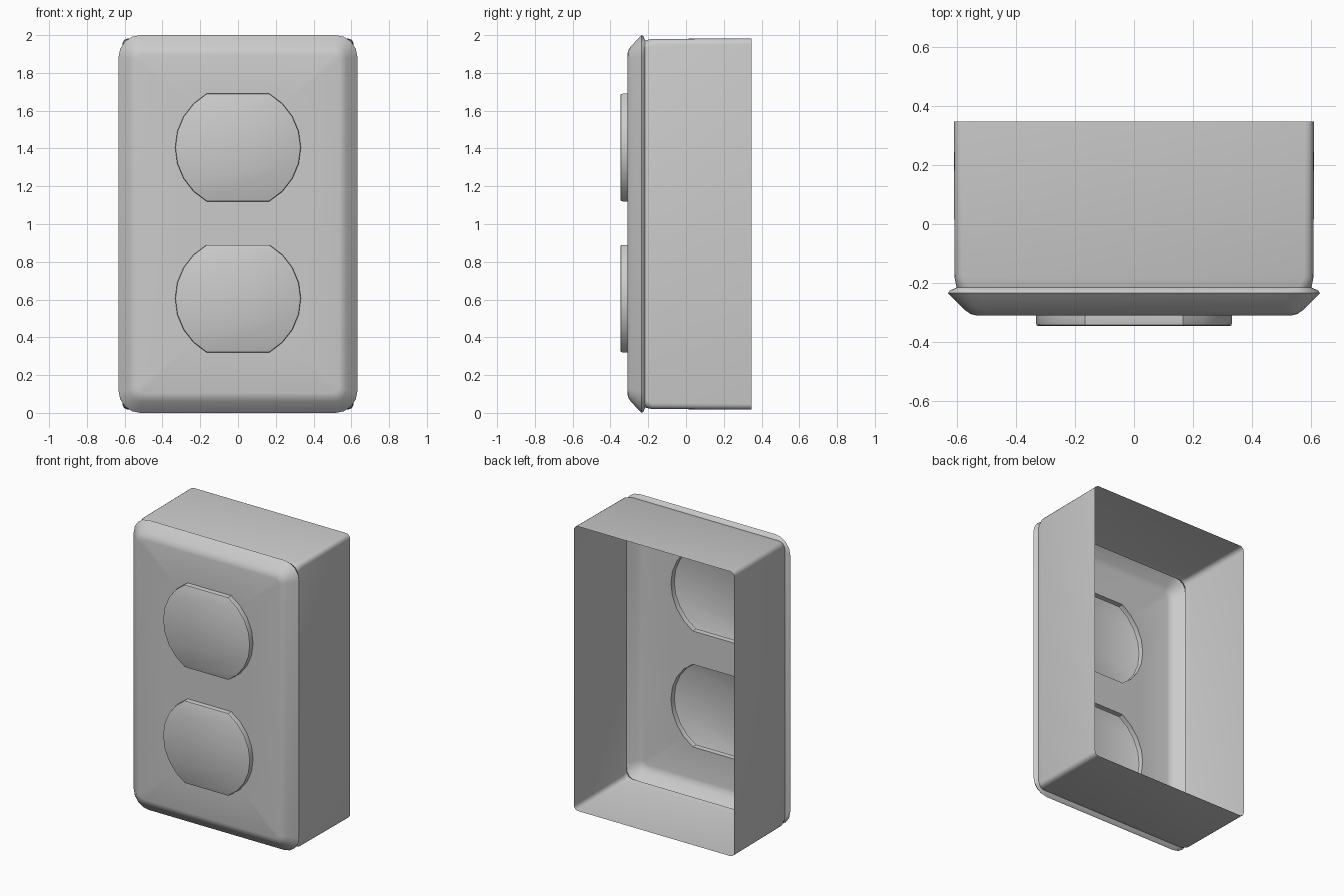
import bpy, bmesh, math

if "Cube" in bpy.data.objects:
    bpy.data.objects.remove(bpy.data.objects["Cube"])

MID_Z = 1.0


def rounded_rect(hx, hz, r, y, seg):
    """Rounded rectangle ring, counter-clockwise seen from the front."""
    pts = []
    for k, (sx, sz) in enumerate([(1, -1), (1, 1), (-1, 1), (-1, -1)]):
        for i in range(seg + 1):
            a = math.radians(-90 + 90 * k + 90 * i / seg)
            pts.append((sx * (hx - r) + r * math.cos(a), y,
                        MID_Z + sz * (hz - r) + r * math.sin(a)))
    return pts


def socket_ring(cz, scale, y):
    """Round socket outline with flat top and bottom."""
    angles = [-60 + 15 * i for i in range(9)] + [120 + 15 * i for i in range(9)]
    return [(0.333 * scale * math.cos(math.radians(a)), y,
             cz + 0.329 * scale * math.sin(math.radians(a))) for a in angles]


def add_rings(bm, rings):
    """Skin a list of rings from front to back."""
    loops = [[bm.verts.new(p) for p in ring] for ring in rings]
    for a, b in zip(loops, loops[1:]):
        n = len(a)
        for i in range(n):
            j = (i + 1) % n
            bm.faces.new((a[i], b[i], b[j], a[j]))
    return loops


def loop_edges(bm, loop):
    out = []
    for i, v in enumerate(loop):
        w = loop[(i + 1) % len(loop)]
        out.append(bm.edges.get((v, w)) or bm.edges.new((v, w)))
    return out


def finish(bm, name):
    me = bpy.data.meshes.new(name)
    bm.to_mesh(me)
    bm.free()
    ob = bpy.data.objects.new(name, me)
    bpy.context.collection.objects.link(ob)
    bpy.ops.object.select_all(action='DESELECT')
    ob.select_set(True)
    bpy.context.view_layer.objects.active = ob
    bpy.ops.object.shade_smooth_by_angle(angle=math.radians(32))
    return ob


SOCKETS = {"lower_socket": 0.605, "upper_socket": 1.405}

# Cover plate: rounded front edge, thin lip, holes behind the sockets
bm = bmesh.new()
profile = [(0.535, 0.895, 0.03, -0.311), (0.555, 0.918, 0.045, -0.306),
           (0.575, 0.940, 0.065, -0.292), (0.612, 0.980, 0.095, -0.255),
           (0.632, 1.000, 0.115, -0.235), (0.626, 0.994, 0.110, -0.226),
           (0.603, 0.972, 0.045, -0.216)]
loops = add_rings(bm, [rounded_rect(*p, 4) for p in profile])
edges = loop_edges(bm, loops[0])
for cz in SOCKETS.values():
    edges += loop_edges(bm, [bm.verts.new(p) for p in socket_ring(cz, 1, -0.311)])
fill = bmesh.ops.triangle_fill(bm, edges=edges, use_beauty=True, use_dissolve=False)
for f in fill["geom"]:
    if isinstance(f, bmesh.types.BMFace):
        f.normal_update()
        if f.normal.y > 0:
            f.normal_flip()
finish(bm, "cover_plate")

# Sockets: raised caps, hollow behind
for name, cz in SOCKETS.items():
    bm = bmesh.new()
    loops = add_rings(bm, [socket_ring(cz, 0.975, -0.347),
                           socket_ring(cz, 0.993, -0.344),
                           socket_ring(cz, 1, -0.336),
                           socket_ring(cz, 1, -0.311)])
    bm.faces.new(loops[0])
    finish(bm, name)

# Wall box: thin walls, open at the back
bm = bmesh.new()
add_rings(bm, [rounded_rect(0.603, 0.972, 0.045, -0.216, 4),
               rounded_rect(0.610, 0.980, 0.032, -0.18, 4),
               rounded_rect(0.612, 0.982, 0.03, 0.348, 4)])
finish(bm, "wall_box")
